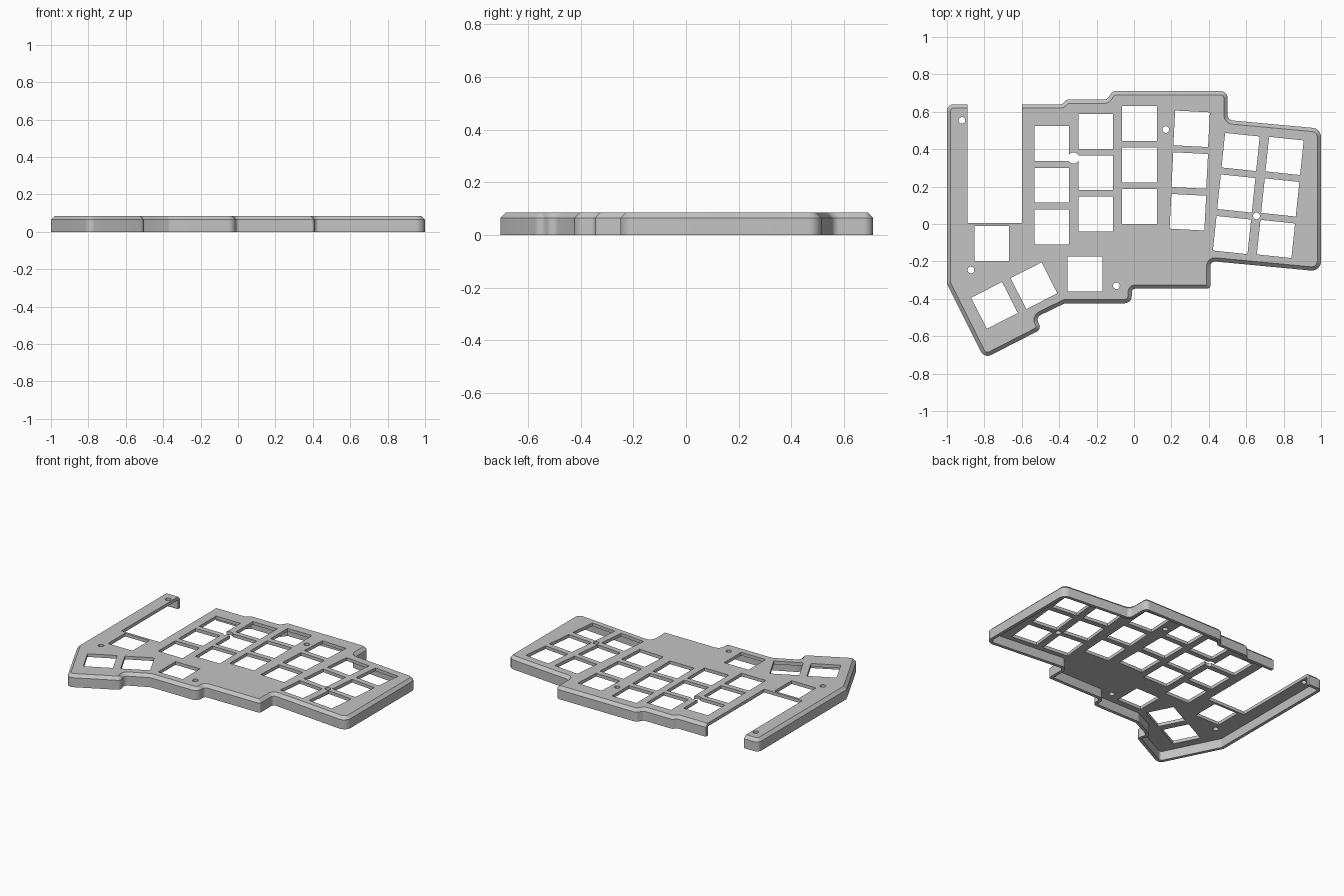
import bpy, bmesh
from math import atan2, tan, copysign, radians
from mathutils import Vector, Matrix

if "Cube" in bpy.data.objects:
    bpy.data.objects.remove(bpy.data.objects["Cube"])

HEIGHT, CHAMFER, WALL, PLATE = 0.085, 0.02, 0.022, 0.022
KEY = 0.186
ARC_STEPS = 8

# Sharp outline, counter-clockwise: x, y, corner radius
OUTLINE = [
    (-1, 0.64, 0.035), (-1, -0.32, 0.03), (-0.8, -0.719, 0.04),
    (-0.492, -0.561, 0.03), (-0.527, -0.5, 0.03), (-0.37, -0.424, 0.03),
    (-0.012, -0.424, 0.04), (-0.012, -0.345, 0.02), (0.408, -0.345, 0.015),
    (0.408, -0.198, 0.025), (1, -0.254, 0.05), (1, 0.51, 0.05),
    (0.5, 0.556, 0.03), (0.5, 0.71, 0.035), (-0.115, 0.71, 0.025),
    (-0.145, 0.665, 0.025), (-0.36, 0.665, 0.02), (-0.385, 0.64, 0.02),
]


def rounded_outline(inset):
    """Outline moved inward by inset, with matching rounded corners."""
    points = []
    count = len(OUTLINE)
    for i, (x, y, radius) in enumerate(OUTLINE):
        p = Vector((x, y))
        before = Vector(OUTLINE[i - 1][:2])
        after = Vector(OUTLINE[(i + 1) % count][:2])
        d1, d2 = (p - before).normalized(), (after - p).normalized()
        n1, n2 = Vector((-d1.y, d1.x)), Vector((-d2.y, d2.x))
        p = p + (n1 + n2) * inset / (1 + n1.dot(n2))
        turn = atan2(d1.x * d2.y - d1.y * d2.x, d1.dot(d2))
        side = copysign(1, turn)
        r = max(radius - side * inset, 0.002)
        start = p - d1 * r * tan(abs(turn) / 2)
        centre = start + n1 * r * side
        for k in range(ARC_STEPS + 1):
            points.append(centre + Matrix.Rotation(turn * k / ARC_STEPS, 2) @ (start - centre))
    return points


def finish(bm, name):
    bmesh.ops.recalc_face_normals(bm, faces=bm.faces)
    mesh = bpy.data.meshes.new(name)
    bm.to_mesh(mesh)
    bm.free()
    obj = bpy.data.objects.new(name, mesh)
    bpy.context.collection.objects.link(obj)
    return obj


def cut(target, bm, name):
    """Subtract the shapes in bm from the target."""
    cutter = finish(bm, name)
    cutter.hide_render = True
    mod = target.modifiers.new(name, "BOOLEAN")
    mod.operation, mod.solver, mod.object = "DIFFERENCE", "EXACT", cutter
    bpy.context.view_layer.objects.active = target
    bpy.ops.object.modifier_apply(modifier=mod.name)
    bpy.data.objects.remove(cutter)


def add_box(bm, x, y, width, depth, angle=0):
    matrix = (Matrix.Translation((x, y, 0)) @ Matrix.Rotation(radians(angle), 4, "Z")
              @ Matrix.Diagonal((width, depth, 1, 1)))
    bmesh.ops.create_cube(bm, size=1, matrix=matrix)


# Hollow shell: outer wall, chamfer and top, then rim, inner wall and ceiling
bm = bmesh.new()
levels = [(WALL, HEIGHT - PLATE), (WALL, 0), (0, 0), (0, HEIGHT - CHAMFER), (CHAMFER, HEIGHT)]
rings = [[bm.verts.new((p.x, p.y, z)) for p in rounded_outline(inset)] for inset, z in levels]
for a, b in zip(rings, rings[1:]):
    for i in range(len(a)):
        j = (i + 1) % len(a)
        bm.faces.new((a[i], a[j], b[j], b[i]))
bm.faces.new(rings[0])
bm.faces.new(rings[-1])
case = finish(bm, "keyboard_case_top")

# Square key openings: x and y of the top key, x and y step per row, angle
bm = bmesh.new()
COLUMNS = [
    (-0.44, 0.43, 0, -0.223, 0), (-0.205, 0.495, 0, -0.221, 0),
    (0.03, 0.537, 0, -0.222, 0), (0.308, 0.509, -0.01, -0.223, -3),
    (0.57, 0.385, -0.023, -0.222, -6), (0.805, 0.364, -0.023, -0.222, -6),
]
for x, y, dx, dy, angle in COLUMNS:
    for row in range(3):
        add_box(bm, x + dx * row, y + dy * row, KEY, KEY, angle)

# Thumb keys
for x, y, angle in [(-0.76, -0.104, 0), (-0.262, -0.267, 0),
                    (-0.535, -0.33, 27), (-0.746, -0.435, 27)]:
    add_box(bm, x, y, KEY, KEY, angle)

# Open bay for the controller, running out through the back wall
add_box(bm, -0.745, 0.505, 0.292, 1)
cut(case, bm, "key_cutter")

# Screw holes
bm = bmesh.new()
for x, y, r in [(-0.92, 0.554, 0.018), (-0.872, -0.246, 0.018), (-0.094, -0.33, 0.018),
                (0.17, 0.505, 0.018), (0.655, 0.043, 0.018), (-0.323, 0.353, 0.03)]:
    bmesh.ops.create_cone(bm, cap_ends=True, segments=24, radius1=r, radius2=r, depth=1,
                          matrix=Matrix.Translation((x, y, 0)))
cut(case, bm, "screw_cutter")

# Single grey plastic
grey = bpy.data.materials.new("grey_plastic")
grey.use_nodes = True
colour = (0.55, 0.55, 0.55, 1)
grey.diffuse_color = colour
grey.node_tree.nodes["Principled BSDF"].inputs["Base Color"].default_value = colour
case.data.materials.clear()
case.data.materials.append(grey)

bpy.ops.object.select_all(action="DESELECT")
case.select_set(True)
bpy.context.view_layer.objects.active = case
bpy.ops.object.shade_smooth_by_angle(angle=radians(30))
